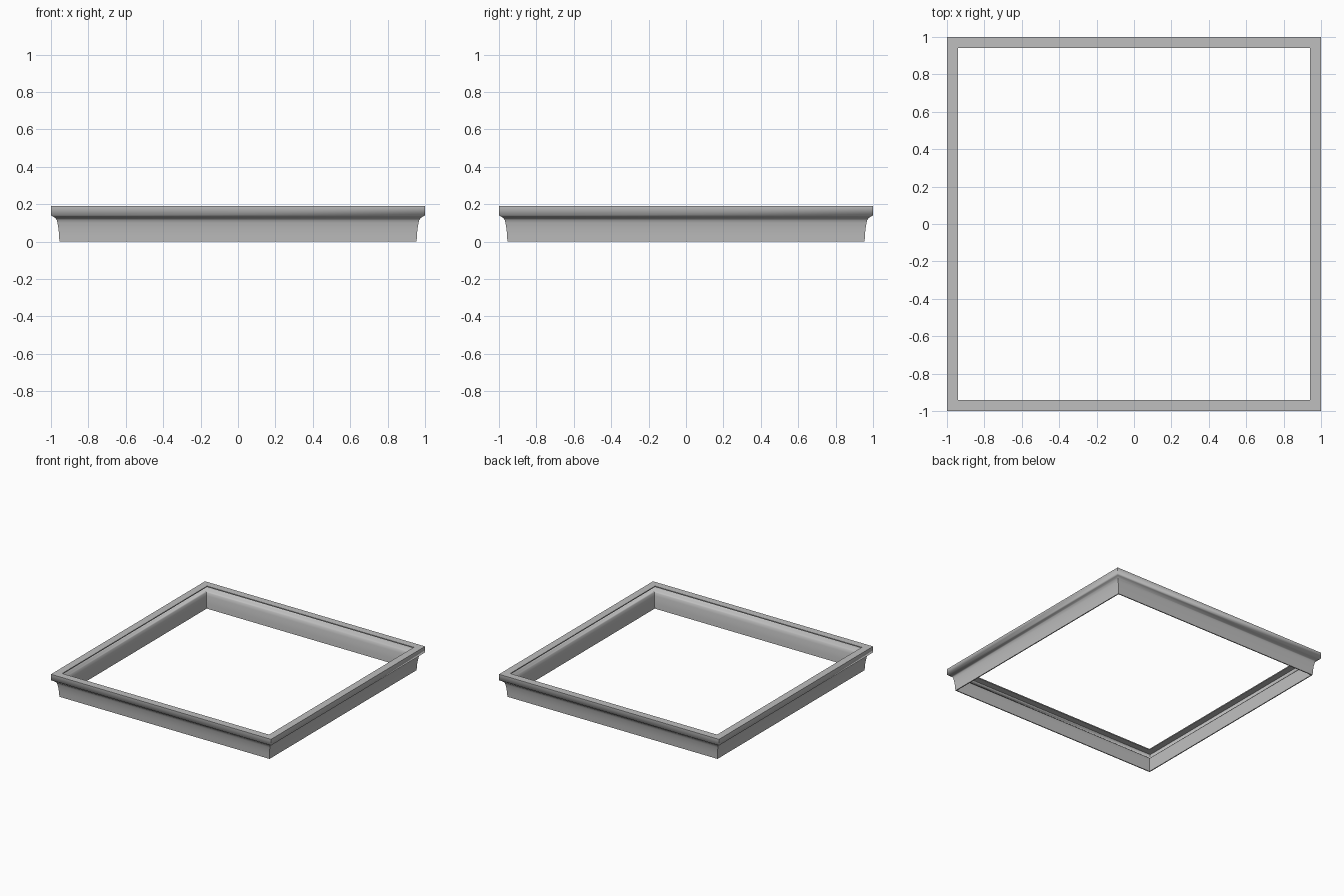
import bpy, bmesh, math

cube = bpy.data.objects.get("Cube")
if cube:
    bpy.data.objects.remove(cube)

# Plain grey finish
grey = bpy.data.materials.new("plain grey")
grey.use_nodes = True
colour = (0.52, 0.52, 0.52, 1)
grey.diffuse_color = colour
grey.node_tree.nodes["Principled BSDF"].inputs["Base Color"].default_value = colour

# Thin moulding section as (half width, height): outside going up, then inside going down
outside = [(0.955, 0), (0.957, 0.04), (0.96, 0.07), (0.965, 0.1),
           (0.969, 0.115), (0.976, 0.125), (0.988, 0.133), (1, 0.14), (1, 0.19)]
wall = 0.008
flange = [(0.94, 0.19), (0.94, 0.19 - wall), (1 - wall, 0.19 - wall)]
inside = [(r - wall, z + wall * (z > 0.11)) for r, z in reversed(outside[:-1])]
section = outside + flange + inside


def square_ring(bm, r, z):
    return [bm.verts.new((sx * r, sy * r, z))
            for sx, sy in ((-1, -1), (1, -1), (1, 1), (-1, 1))]


# Sweep the section round the square with mitred corners
bm = bmesh.new()
rings = [square_ring(bm, r, z) for r, z in section]
for a, b in zip(rings, rings[1:] + rings[:1]):
    for i in range(4):
        j = (i + 1) % 4
        bm.faces.new((a[i], a[j], b[j], b[i]))
bmesh.ops.recalc_face_normals(bm, faces=bm.faces)

mesh = bpy.data.meshes.new("moulding_frame")
bm.to_mesh(mesh)
bm.free()
mesh.materials.append(grey)
frame = bpy.data.objects.new("moulding_frame", mesh)
bpy.context.collection.objects.link(frame)

# Smooth cove, sharp corners and rims
bpy.ops.object.select_all(action="DESELECT")
frame.select_set(True)
bpy.context.view_layer.objects.active = frame
bpy.ops.object.shade_smooth_by_angle(angle=math.radians(65))
